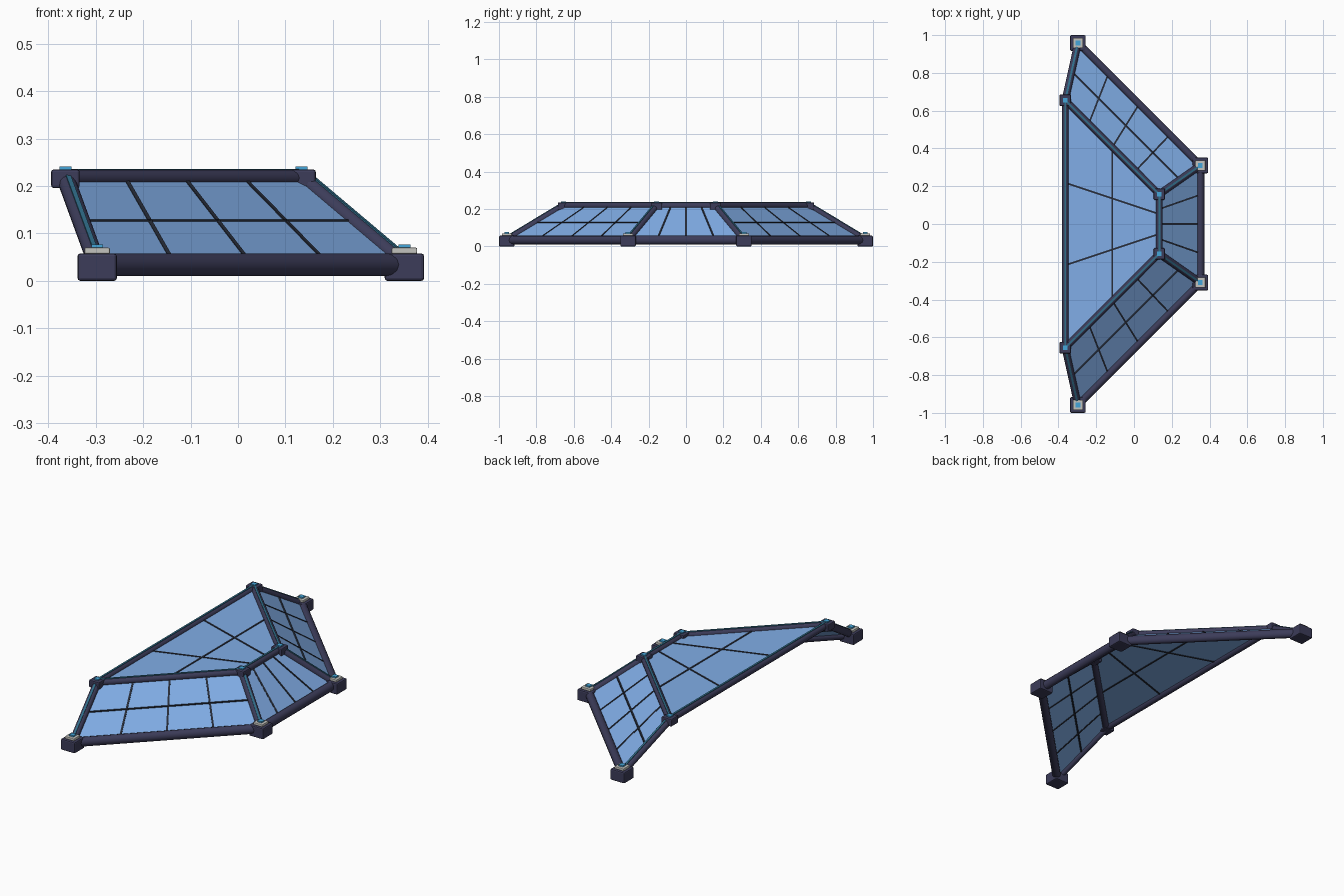
import bpy, bmesh, math
from mathutils import Vector, Matrix

if "Cube" in bpy.data.objects:
    bpy.data.objects.remove(bpy.data.objects["Cube"])


def mat(name, col):
    m = bpy.data.materials.new(name)
    m.diffuse_color = col
    m.use_nodes = True
    m.node_tree.nodes["Principled BSDF"].inputs["Base Color"].default_value = m.diffuse_color
    return m


NAVY = mat("navy_frame", (0.045, 0.045, 0.10, 1))
GLASS = mat("blue_glass", (0.22, 0.42, 0.80, 0.82))
DARK = mat("dark_bars", (0.02, 0.025, 0.04, 1))
GREY = mat("grey_plate", (0.55, 0.55, 0.52, 1))
BLUE = mat("blue_cap", (0.06, 0.38, 0.70, 1))
TRIM = mat("blue_trim", (0.03, 0.16, 0.26, 1))


def finish(name, bm, m):
    me = bpy.data.meshes.new(name)
    bm.to_mesh(me)
    bm.free()
    me.materials.append(m)
    ob = bpy.data.objects.new(name, me)
    bpy.context.collection.objects.link(ob)
    return ob


def block(name, x, y, z0, z1, size, m, bevel=0.0):
    bm = bmesh.new()
    bmesh.ops.create_cube(bm, size=1)
    bm.transform(Matrix.Translation((x, y, (z0 + z1) / 2)) @ Matrix.Diagonal((size, size, z1 - z0, 1)))
    ob = finish(name, bm, m)
    if bevel:
        b = ob.modifiers.new("bevel", "BEVEL")
        b.width, b.segments = bevel, 2
    return ob


def frame_matrix(a, b):
    # local z runs along the beam, local y points as far up as possible
    d = (b - a).normalized()
    side = d.cross(Vector((0, 0, 1))).normalized()
    up = side.cross(d)
    r = Matrix((side, up, -d)).transposed().to_4x4()
    return Matrix.Translation((a + b) / 2) @ r


def beam(name, a, b, w, h):
    bm = bmesh.new()
    bmesh.ops.create_cone(bm, cap_ends=True, segments=12, radius1=0.5, radius2=0.5, depth=(b - a).length)
    bm.transform(frame_matrix(a, b) @ Matrix.Diagonal((w, h, 1, 1)))
    ob = finish(name, bm, NAVY)
    bpy.ops.object.select_all(action='DESELECT')
    bpy.context.view_layer.objects.active = ob
    ob.select_set(True)
    bpy.ops.object.shade_smooth_by_angle(angle=math.radians(40))


def bar(name, a, b, w, h, m, lift=0.0):
    bm = bmesh.new()
    bmesh.ops.create_cube(bm, size=1)
    bm.transform(frame_matrix(a, b) @ Matrix.Translation((0, lift, 0))
                 @ Matrix.Diagonal((w, h, (b - a).length, 1)))
    finish(name, bm, m)


def panel(name, a, b, c, d, uprights, rails):
    # a-b is the lower edge, d-c the upper edge
    bm = bmesh.new()
    bm.faces.new([bm.verts.new(p) for p in (a, b, c, d)])
    ob = finish(name + "_glass", bm, GLASS)
    s = ob.modifiers.new("solid", "SOLIDIFY")
    s.thickness, s.offset = 0.004, 0
    for i in range(1, uprights + 1):
        t = i / (uprights + 1)
        bar(name + "_upright", a.lerp(b, t), d.lerp(c, t), 0.009, 0.009, DARK)
    for i in range(1, rails + 1):
        t = i / (rails + 1)
        bar(name + "_rail", a.lerp(d, t), b.lerp(c, t), 0.009, 0.009, DARK)


# corner positions, going round from the front end to the back end
ZL, ZH = 0.034, 0.217
low = [Vector(p) for p in ((-0.297, -0.958, ZL), (0.351, -0.31, ZL), (0.351, 0.31, ZL), (-0.297, 0.958, ZL))]
high = [Vector(p) for p in ((-0.364, -0.655, ZH), (0.134, -0.158, ZH), (0.134, 0.158, ZH), (-0.364, 0.655, ZH))]

# corner blocks with plates and caps
for p in low:
    block("lower_corner", p.x, p.y, 0, 0.058, 0.083, NAVY, 0.006)
    block("lower_plate", p.x, p.y, 0.057, 0.070, 0.054, GREY, 0.003)
    block("lower_cap", p.x, p.y, 0.069, 0.077, 0.025, BLUE)
for p in high:
    block("upper_corner", p.x, p.y, 0.196, 0.235, 0.060, NAVY, 0.005)
    block("upper_cap", p.x, p.y, 0.234, 0.241, 0.025, BLUE)

# lower beams (open at the back) and upper ring
for i in range(3):
    beam("lower_beam", low[i], low[i + 1], 0.042, 0.048)
for i in range(4):
    a, b = high[i], high[(i + 1) % 4]
    beam("upper_beam", a, b, 0.036, 0.036)
    bar("upper_trim", a, b, 0.010, 0.004, TRIM, 0.0175)
    beam("hip_beam", low[i], high[i], 0.038, 0.038)
    bar("hip_trim", low[i], high[i], 0.010, 0.004, TRIM, 0.0185)

# glazed panels
panel("front_panel", low[0], low[1], high[1], high[0], 3, 1)
panel("right_panel", low[1], low[2], high[2], high[1], 3, 0)
panel("rear_panel", low[2], low[3], high[3], high[2], 3, 1)
panel("top_panel", high[0], high[3], high[2], high[1], 2, 1)
